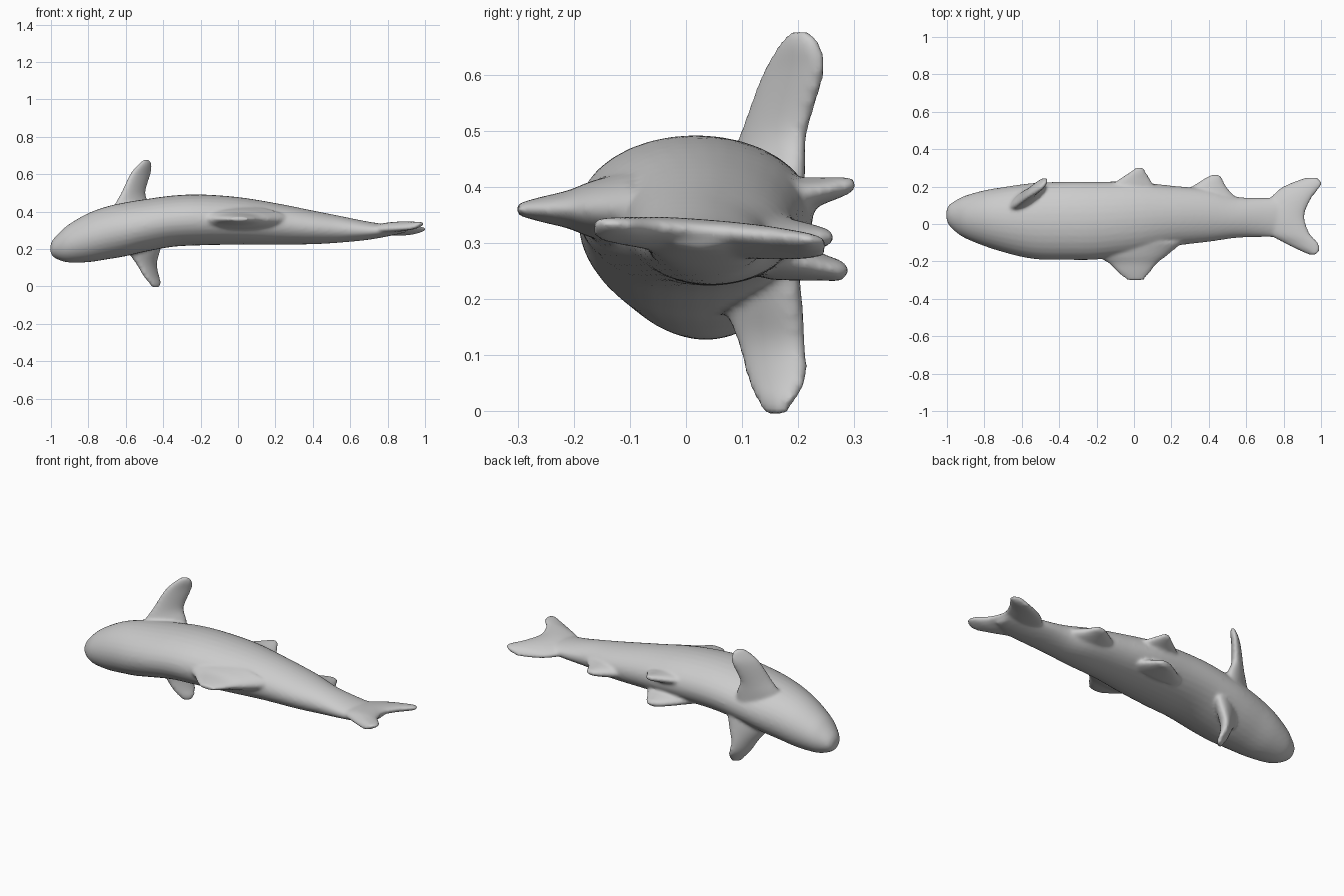
import bpy, bmesh, math
from mathutils import Vector

if "Cube" in bpy.data.objects:
    bpy.data.objects.remove(bpy.data.objects["Cube"])

skin = bpy.data.materials.new("plain_grey")
skin.diffuse_color = (0.6, 0.6, 0.6, 1)
skin.use_nodes = True
skin.node_tree.nodes["Principled BSDF"].inputs["Base Color"].default_value = skin.diffuse_color


def catmull(p, q, r, s, t):
    return 0.5 * (2 * q + (r - p) * t + (2 * p - 5 * q + 4 * r - s) * t * t
                  + (3 * q - p - 3 * r + s) * t ** 3)


def loft(name, sections, sides=32, steps=4):
    """Each section: one edge point, the opposite edge point, half thickness vector."""
    rows = [[Vector(v) for v in s] for s in sections]
    fine = []
    for i in range(len(rows) - 1):
        four = [rows[max(0, min(len(rows) - 1, i + k))] for k in (-1, 0, 1, 2)]
        for j in range(steps):
            fine.append([catmull(*(f[c] for f in four), j / steps) for c in range(3)])
    fine.append(rows[-1])
    bm = bmesh.new()
    rings = []
    for a, b, v in fine:
        c, u = (a + b) / 2, (b - a) / 2
        rings.append([bm.verts.new(c + u * math.cos(w) + v * math.sin(w))
                      for w in (2 * math.pi * k / sides for k in range(sides))])
    for r, s in zip(rings, rings[1:]):
        for k in range(sides):
            n = (k + 1) % sides
            bm.faces.new((r[k], r[n], s[n], s[k]))
    bm.faces.new(rings[0])
    bm.faces.new(rings[-1])
    bmesh.ops.recalc_face_normals(bm, faces=bm.faces)
    mesh = bpy.data.meshes.new(name)
    bm.to_mesh(mesh)
    bm.free()
    mesh.materials.append(skin)
    obj = bpy.data.objects.new(name, mesh)
    bpy.context.collection.objects.link(obj)
    return obj


# body stations: x, y min, y max, z min, z max
stations = [
    (-1.003, .03, .07, .185, .22), (-.99, -.005, .10, .16, .25),
    (-.95, -.045, .128, .139, .293), (-.9, -.077, .152, .128, .335),
    (-.8, -.118, .18, .13, .392), (-.7, -.15, .197, .145, .428),
    (-.6, -.176, .212, .162, .45), (-.5, -.19, .222, .185, .466),
    (-.35, -.192, .226, .212, .486), (-.2, -.19, .226, .22, .492),
    (0, -.165, .226, .224, .478), (.2, -.12, .205, .224, .446),
    (.4, -.095, .185, .226, .406), (.55, -.074, .145, .235, .376),
    (.7, -.07, .14, .25, .346), (.82, -.07, .13, .272, .33),
    (.9, -.03, .08, .29, .325)]
parts = [loft("body", [((x, y0, (z0 + z1) / 2), (x, y1, (z0 + z1) / 2), (0, 0, (z1 - z0) / 2))
                       for x, y0, y1, z0, z1 in stations])]

# tail fin: y, leading x, trailing x, half thickness
tail = [(-.165, .935, .972, .01), (-.14, .88, .993, .018), (-.1, .8, .985, .023),
        (-.05, .72, .94, .028), (.04, .68, .912, .03), (.13, .72, .945, .028),
        (.19, .78, .99, .023), (.22, .84, 1.006, .019), (.25, .92, .98, .01)]
parts.append(loft("tail_fin", [((a, y, .30 - .08 * y), (b, y, .325 - .08 * y), (0, 0, t))
                               for y, a, b, t in tail]))

# dorsal fin on the -y side
dorsal = [(-.10, -.28, .26, .07), (-.17, -.2, .175, .05), (-.21, -.135, .125, .034),
          (-.26, -.085, .085, .022), (-.302, -.035, .05, .01)]
parts.append(loft("dorsal_fin", [((a, y, .36), (b, y, .36), (0, 0, t)) for y, a, b, t in dorsal]))

# pectoral fins: z, leading x y, trailing x y, half thickness
upper = [(.34, -.70, .05, -.46, .20, .05), (.43, -.66, .08, -.475, .205, .042),
         (.5, -.622, .103, -.498, .212, .03), (.6, -.575, .138, -.47, .243, .024),
         (.65, -.535, .165, -.462, .238, .018), (.677, -.505, .185, -.475, .22, .01)]
lower = [(.27, -.64, .05, -.40, .19, .05), (.19, -.59, .075, -.42, .20, .042),
         (.12, -.54, .098, -.437, .208, .03), (.06, -.505, .112, -.425, .212, .025),
         (.02, -.475, .128, -.415, .192, .018), (-.007, -.455, .145, -.42, .175, .01)]
for name, fin in (("upper_pectoral_fin", upper), ("lower_pectoral_fin", lower)):
    parts.append(loft(name, [((a, c, z), (b, d, z), (-.64 * t, .77 * t, 0))
                             for z, a, c, b, d, t in fin]))

# pelvic fins: a pair on the +y side, spread up and down
for name, side, tip in (("upper_pelvic_fin", 1, .302), ("lower_pelvic_fin", -1, .288)):
    rows = [(.15, -.2, .14, .04), (.21, -.12, .105, .03), (.25, -.065, .08, .022),
            (.275, -.025, .065, .018), (tip, .01, .05, .01)]
    parts.append(loft(name, [((a, y, .325 + side * (.02 + .2 * y)),
                              (b, y, .325 + side * (.02 + .2 * y)),
                              (0, -.2 * t, side * t)) for y, a, b, t in rows]))

# anal fin on the +y side
anal = [(.11, .2, .58, .05), (.18, .28, .51, .035), (.22, .34, .483, .025),
        (.245, .38, .472, .018), (.262, .41, .46, .01)]
parts.append(loft("anal_fin", [((a, y, .31), (b, y, .31), (0, 0, t)) for y, a, b, t in anal]))

# blend all parts into one continuous skin
bpy.ops.object.select_all(action='DESELECT')
for p in parts:
    p.select_set(True)
shark = parts[0]
bpy.context.view_layer.objects.active = shark
bpy.ops.object.join()
shark.name = "shark"
remesh = shark.modifiers.new("blend", 'REMESH')
remesh.mode = 'VOXEL'
remesh.voxel_size = 0.009
remesh.use_smooth_shade = True
smooth = shark.modifiers.new("soften", 'SMOOTH')
smooth.factor = 0.5
smooth.iterations = 6
for m in ("blend", "soften"):
    bpy.ops.object.modifier_apply(modifier=m)
bpy.ops.object.shade_smooth()
